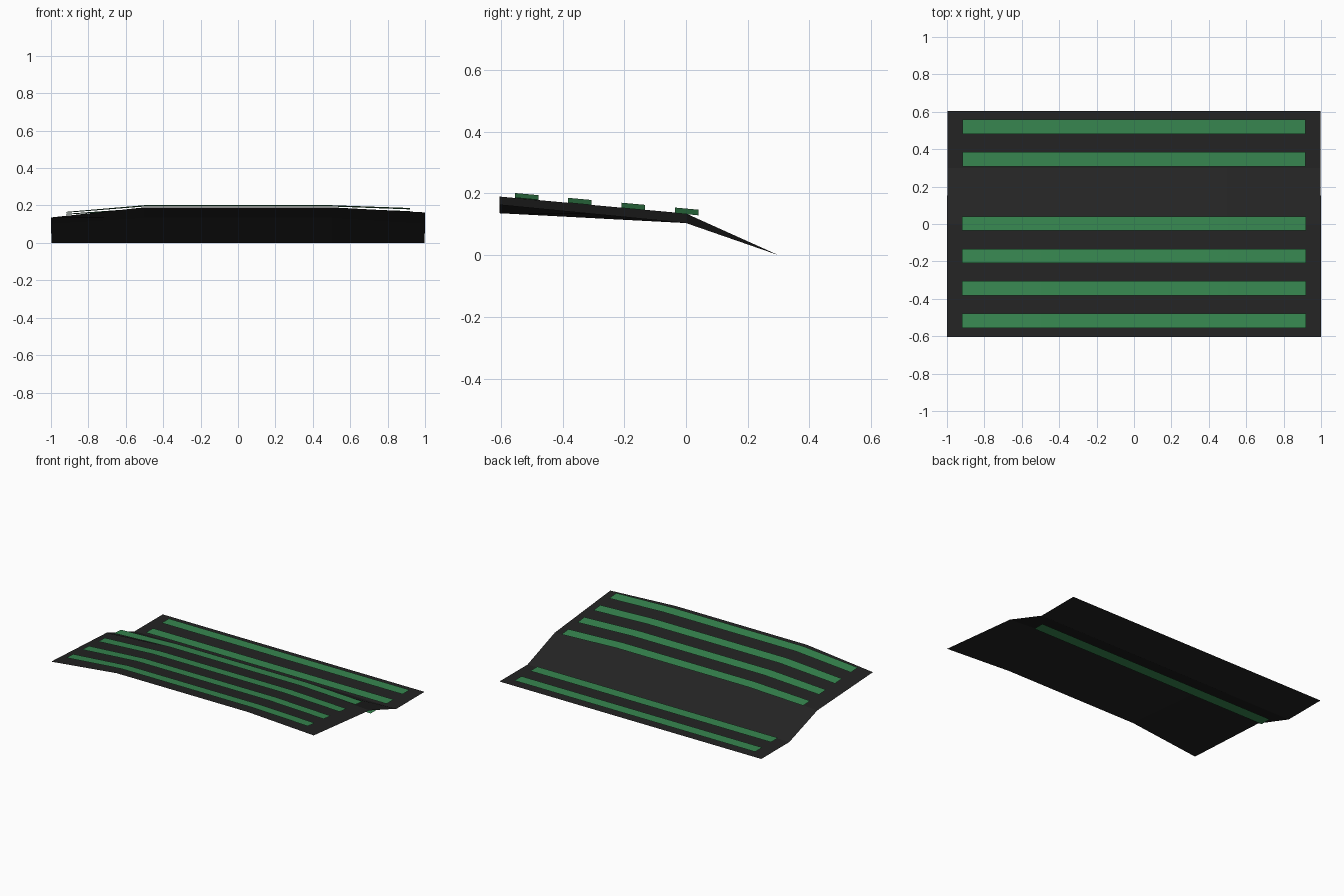
import bpy, bmesh

if "Cube" in bpy.data.objects:
    bpy.data.objects.remove(bpy.data.objects["Cube"])

def material(name, rgb):
    m = bpy.data.materials.new(name)
    m.diffuse_color = (*rgb, 1)
    m.use_nodes = True
    m.node_tree.nodes["Principled BSDF"].inputs["Base Color"].default_value = m.diffuse_color
    return m

DARK = material("charcoal", (0.017, 0.017, 0.017))
GREEN = material("green", (0.038, 0.24, 0.08))

# rows of the sheet: y, half width, left edge z, middle z, right edge z
ROWS = [(-0.605, 1.0, 0.136, 0.19, 0.163),
        (0.0, 1.0, 0.104, 0.135, 0.104),
        (0.30, 0.997, 0.0, 0.0, 0.0),
        (0.605, 0.997, 0.0, 0.0, 0.0)]
BEND = 0.5

def loft(name, rows, mat):
    """Skin neighbouring rows of points into one open sheet."""
    bm = bmesh.new()
    grid = [[bm.verts.new(p) for p in row] for row in rows]
    for a, b in zip(grid, grid[1:]):
        for i in range(len(a) - 1):
            bm.faces.new((a[i], a[i + 1], b[i + 1], b[i]))
    me = bpy.data.meshes.new(name)
    bm.to_mesh(me)
    bm.free()
    me.materials.append(mat)
    ob = bpy.data.objects.new(name, me)
    bpy.context.collection.objects.link(ob)
    return ob

def cross_row(y, half, left, mid, right):
    return [(-half, y, left), (-BEND, y, mid), (BEND, y, mid), (half, y, right)]

# bent base sheet
loft("base_sheet", [cross_row(*r) for r in ROWS], DARK)

# strips floating over the raised front panel, following its bends
def front_strip_row(y):
    t = (y - ROWS[0][0]) / (ROWS[1][0] - ROWS[0][0])
    left, mid, right = (a + (b - a) * t for a, b in zip(ROWS[0][2:], ROWS[1][2:]))
    k = (1.0 - 0.92) / (1.0 - BEND)
    return cross_row(y, 0.92, left + (mid - left) * k + 0.024, mid + 0.016,
                     right + (mid - right) * k + 0.024)

for i in range(4):
    y = -0.517 + i * 0.173
    loft(f"front_strip_{i + 1}", [front_strip_row(y - 0.038), front_strip_row(y + 0.038)], GREEN)

# flat strips over the rear panel, the innermost one under the slope
for i in range(3):
    y = 0.519 - i * 0.173
    loft(f"rear_strip_{i + 1}",
         [cross_row(y + d, 0.917, 0.01, 0.01, 0.01) for d in (-0.039, 0.039)], GREEN)
